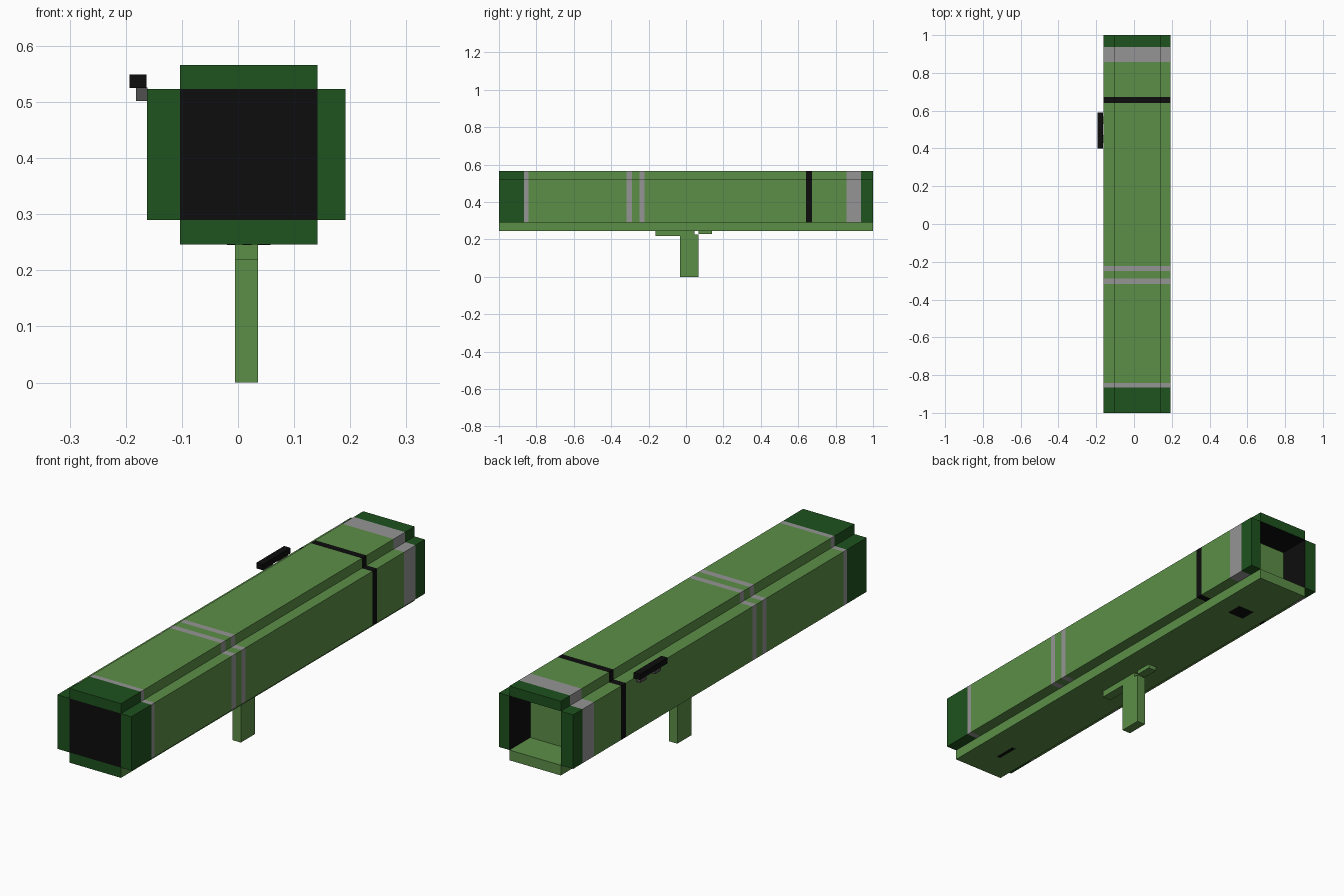
import bpy, bmesh

if "Cube" in bpy.data.objects:
    bpy.data.objects.remove(bpy.data.objects["Cube"])

def material(name, rgb):
    m = bpy.data.materials.new(name)
    m.diffuse_color = (*rgb, 1)
    m.use_nodes = True
    m.node_tree.nodes["Principled BSDF"].inputs["Base Color"].default_value = m.diffuse_color
    return m

GREEN, DARK, GREY, BLACK, STEEL = range(5)
mats = [material("green", (0.107, 0.274, 0.064)), material("dark_green", (0.013, 0.084, 0.013)),
        material("grey", (0.30, 0.30, 0.30)), material("black", (0.004, 0.004, 0.004)),
        material("steel", (0.08, 0.08, 0.08))]

def finish(name, bm, materials):
    me = bpy.data.meshes.new(name)
    bm.to_mesh(me)
    bm.free()
    for m in materials:
        me.materials.append(m)
    ob = bpy.data.objects.new(name, me)
    bpy.context.collection.objects.link(ob)
    return ob

def box(name, x, y, z, mat):
    bm = bmesh.new()
    bmesh.ops.create_cube(bm, size=1)
    for v in bm.verts:
        for i, (a, b) in enumerate((x, y, z)):
            v.co[i] = (a + b) / 2 + v.co[i] * (b - a)
    return finish(name, bm, [mats[mat]])

# Launch tube: plus-shaped section swept along y, coloured in bands
XL, X0, X1, XR = -0.162, -0.103, 0.142, 0.192
ZB, Z0, Z1, ZT = 0.246, 0.290, 0.523, 0.566
CAV = 0.858
profile = [(XL, Z0), (XL, Z1), (X0, Z1), (X0, ZT), (X1, ZT), (X1, Z1),
           (XR, Z1), (XR, Z0), (X1, Z0), (X1, ZB), (X0, ZB), (X0, Z0)]
bands = [(-0.865, DARK), (-0.842, GREY), (-0.317, GREEN), (-0.289, GREY), (-0.249, GREEN),
         (-0.222, GREY), (0.641, GREEN), (0.673, BLACK), (CAV, GREEN), (0.936, GREY), (1.0, DARK)]

bm = bmesh.new()

def face(pts, mat, flip=False):
    f = bm.faces.new([bm.verts.new(p) for p in (reversed(pts) if flip else pts)])
    f.material_index = mat

def strip(a, b, y0, y1, mat, flip=False):
    face([(a[0], y0, a[1]), (b[0], y0, b[1]), (b[0], y1, b[1]), (a[0], y1, a[1])], mat, flip)

def cap(x0, x1, z0, z1, y, mat, flip=False):
    face([(x0, y, z0), (x1, y, z0), (x1, y, z1), (x0, y, z1)], mat, flip)

start = -1.0
for end, mat in bands:
    for i, a in enumerate(profile):
        strip(a, profile[(i + 1) % 12], start, end, GREEN if 8 <= i <= 10 else mat)
    start = end

# End rims, with a black front cover and an open rear recess
for y, low in ((-1.0, DARK), (1.0, GREEN)):
    rear = y > 0
    cap(XL, X0, Z0, Z1, y, DARK, rear)
    cap(X1, XR, Z0, Z1, y, DARK, rear)
    cap(X0, X1, Z1, ZT, y, DARK, rear)
    cap(X0, X1, ZB, Z0, y, low, rear)
cap(X0, X1, Z0, Z1, -1.0, BLACK)
cap(X0, X1, Z0, Z1, CAV, GREEN, True)
bore = [(X0, Z0), (X0, Z1), (X1, Z1), (X1, Z0)]
for i, a in enumerate(bore):
    strip(a, bore[(i + 1) % 4], CAV, 1.0, GREEN if i == 3 else BLACK, True)
bmesh.ops.remove_doubles(bm, verts=bm.verts[:], dist=1e-5)
finish("launch_tube", bm, mats)

# Grip and its mounting tabs under the tube
GX = (-0.005, 0.036)
box("grip", GX, (-0.032, 0.066), (0, 0.226), GREEN)
box("front_tab", GX, (-0.162, 0.045), (0.218, 0.247), GREEN)
box("rear_tab", GX, (0.066, 0.14), (0.228, 0.247), GREEN)

# Sling plates set into the underside
box("rear_sling_plate", (-0.02, 0.058), (0.69, 0.76), (0.245, 0.25), BLACK)
box("front_sling_plate", (0.008, 0.024), (-0.87, -0.77), (0.245, 0.25), BLACK)

# Side sight on two brackets
box("sight", (-0.193, -0.163), (0.40, 0.59), (0.525, 0.549), BLACK)
for i, y in enumerate((0.45, 0.55)):
    box(f"sight_bracket_{i + 1}", (-0.182, -0.161), (y - 0.02, y + 0.02), (0.502, 0.526), STEEL)
